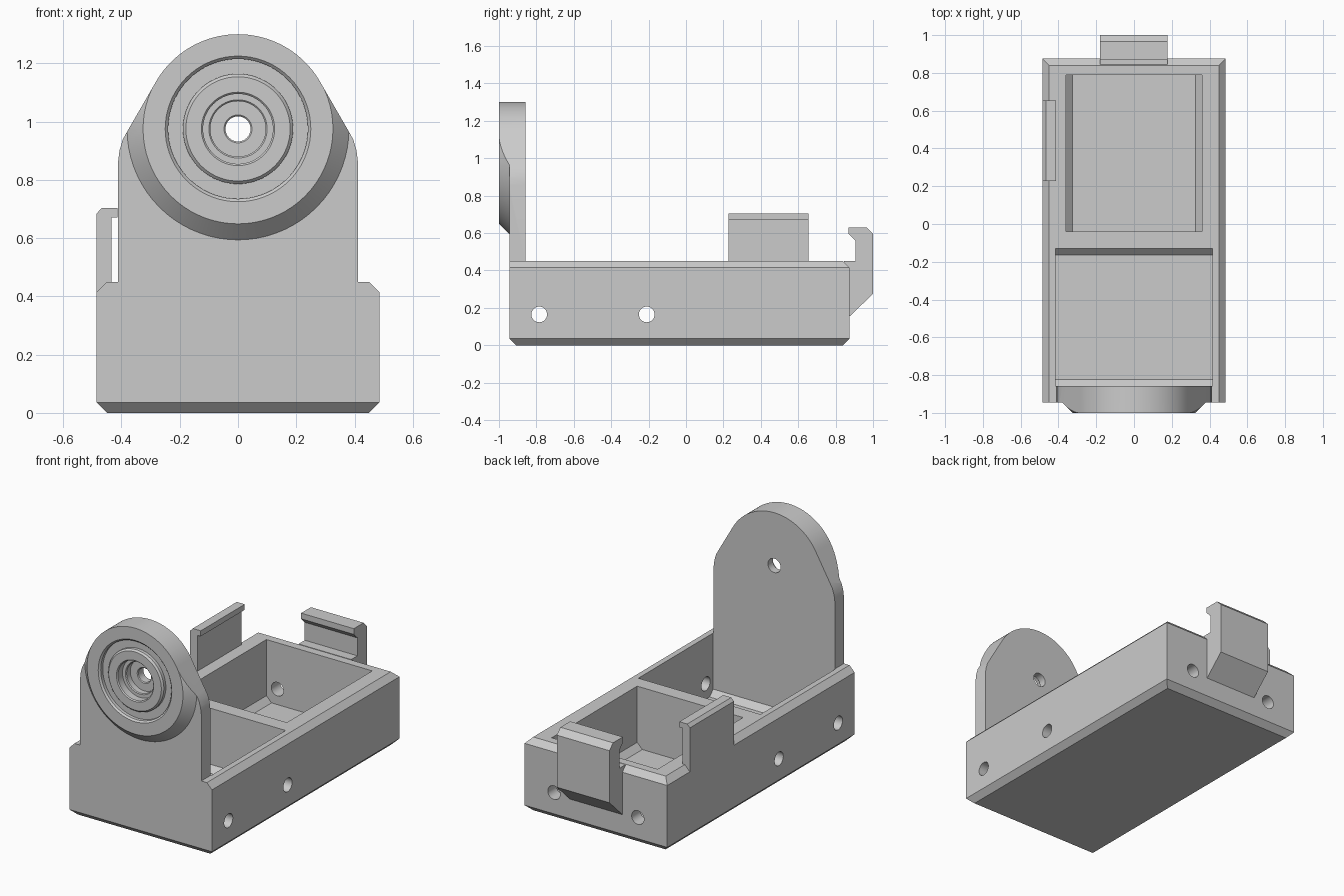
import bpy, bmesh, math
from mathutils import Vector

if "Cube" in bpy.data.objects:
    bpy.data.objects.remove(bpy.data.objects["Cube"], do_unlink=True)

grey = bpy.data.materials.new("plain_grey")
grey.use_nodes = True
grey.diffuse_color = (0.6, 0.6, 0.6, 1)
grey.node_tree.nodes["Principled BSDF"].inputs["Base Color"].default_value = (0.6, 0.6, 0.6, 1)

HUB_Z = 0.975      # height of the round boss centre
DISC_R = 0.325
W, FRONT, BACK, TOP = 0.485, -0.945, 0.875, 0.45
PLATE_BACK = -0.857


def finish(name, bm):
    bmesh.ops.recalc_face_normals(bm, faces=bm.faces)
    mesh = bpy.data.meshes.new(name)
    bm.to_mesh(mesh)
    bm.free()
    mesh.materials.append(grey)
    obj = bpy.data.objects.new(name, mesh)
    bpy.context.collection.objects.link(obj)
    return obj


def prism(name, points, axis, start, end):
    """Extrude a (horizontal, z) profile along x or y."""
    bm = bmesh.new()
    place = (lambda u, v, d: (d, u, v)) if axis == "x" else (lambda u, v, d: (u, d, v))
    near = [bm.verts.new(place(u, v, start)) for u, v in points]
    far = [bm.verts.new(place(u, v, end)) for u, v in points]
    bm.faces.new(near)
    bm.faces.new(far[::-1])
    for i in range(len(points)):
        bm.faces.new((near[i - 1], far[i - 1], far[i], near[i]))
    return finish(name, bm)


def ring(name, profile, steps=72):
    """Revolve a closed (r, y) profile about the boss axis."""
    bm = bmesh.new()
    loops = []
    for s in range(steps):
        a = math.tau * s / steps
        loops.append([bm.verts.new((r * math.cos(a), y, HUB_Z + r * math.sin(a))) for r, y in profile])
    for s in range(steps):
        p, q = loops[s - 1], loops[s]
        for i in range(len(profile)):
            bm.faces.new((p[i - 1], p[i], q[i], q[i - 1]))
    return finish(name, bm)


def combine(obj, tool, operation):
    mod = obj.modifiers.new(operation.lower(), "BOOLEAN")
    mod.operation, mod.object, mod.solver = operation, tool, "EXACT"
    bpy.context.view_layer.objects.active = obj
    bpy.ops.object.modifier_apply(modifier=mod.name)
    bpy.data.objects.remove(tool, do_unlink=True)


def hole(obj, centre, axis, length, radius=0.042):
    bm = bmesh.new()
    bmesh.ops.create_cone(bm, cap_ends=True, segments=32, radius1=radius, radius2=radius, depth=length)
    turn = Vector(axis).to_track_quat("Z", "Y").to_matrix().to_4x4()
    bmesh.ops.transform(bm, matrix=turn, verts=bm.verts)
    bmesh.ops.translate(bm, vec=centre, verts=bm.verts)
    combine(obj, finish("hole_cutter", bm), "DIFFERENCE")


# Tray block, chamfered below all round and above on the sides and back
bm = bmesh.new()
bmesh.ops.create_cube(bm, size=1)
for v in bm.verts:
    v.co = (v.co.x * 2 * W, FRONT if v.co.y < 0 else BACK, 0 if v.co.z < 0 else TOP)
chamfered = []
for e in bm.edges:
    mid = (e.verts[0].co + e.verts[1].co) / 2
    if mid.z < 0.01 or (mid.z > TOP - 0.01 and mid.y > FRONT + 0.01):
        chamfered.append(e)
bmesh.ops.bevel(bm, geom=chamfered, offset=0.035, segments=1, affect="EDGES")
tray = finish("tray", bm)


# Two pockets with chamfered floors
def pocket(lo, hi, floor=0.07, c=0.035):
    return [(lo, 0.6), (lo, floor + c), (lo + c, floor), (hi - c, floor), (hi, floor + c), (hi, 0.6)]


combine(tray, prism("rear_pocket", pocket(-0.36, 0.36), "y", -0.04, 0.79), "DIFFERENCE")
combine(tray, prism("front_pocket", pocket(PLATE_BACK, -0.13), "x", -0.415, 0.415), "DIFFERENCE")

# Screw holes through both sides and the back wall
for y in (-0.785, -0.21):
    hole(tray, (0, y, 0.165), (1, 0, 0), 1.2)
for x in (-0.285, 0.285):
    hole(tray, (x, 0.83, 0.165), (0, 1, 0), 0.2)

# Upright plate outline: shoulders, slanted flanks and a round top
side = [(0.412, TOP), (0.412, 0.86), (0.407, 0.9), (0.396, 0.938), (0.377, 0.972)]
arc = []
for i in range(41):
    a = math.radians(30 + 3 * i)
    arc.append((DISC_R * math.cos(a), HUB_Z + DISC_R * math.sin(a)))
outline = side + arc + [(-x, z) for x, z in reversed(side)]
plate = prism("mount_plate", outline, "y", -1.05, PLATE_BACK)

# Trim the front to a conical boss with a ring groove and a stepped bore
combine(plate, ring("boss_envelope", [
    (0.043, -0.8), (0.043, -0.905), (0.048, -0.91), (0.095, -0.91), (0.095, -0.945), (0.1, -0.95),
    (0.12, -0.95), (0.12, -0.994), (0.126, -1), (0.179, -1), (0.189, -0.99), (0.189, -0.97),
    (0.24, -0.97), (0.24, -0.99), (0.25, -1), (0.326, -1), (0.381, FRONT), (2, FRONT), (2, -0.8),
]), "INTERSECT")

# Snap clips
back_clip = prism("back_clip", [(0.845, 0.15), (0.87, 0.15), (1, 0.275), (1, 0.595), (0.965, 0.63),
                                (0.87, 0.63), (0.87, 0.595), (0.905, 0.56), (0.905, TOP),
                                (0.845, TOP)], "x", -0.18, 0.178)
side_clip = prism("side_clip", [(-W, 0.415), (-W, 0.685), (-0.467, 0.704), (-0.413, 0.704),
                                (-0.413, 0.67), (-0.435, 0.67), (-0.435, 0.415)], "y", 0.228, 0.655)

for obj in (tray, plate, back_clip, side_clip):
    bpy.ops.object.select_all(action="DESELECT")
    obj.select_set(True)
    bpy.context.view_layer.objects.active = obj
    bpy.ops.object.shade_smooth_by_angle(angle=math.radians(25))
